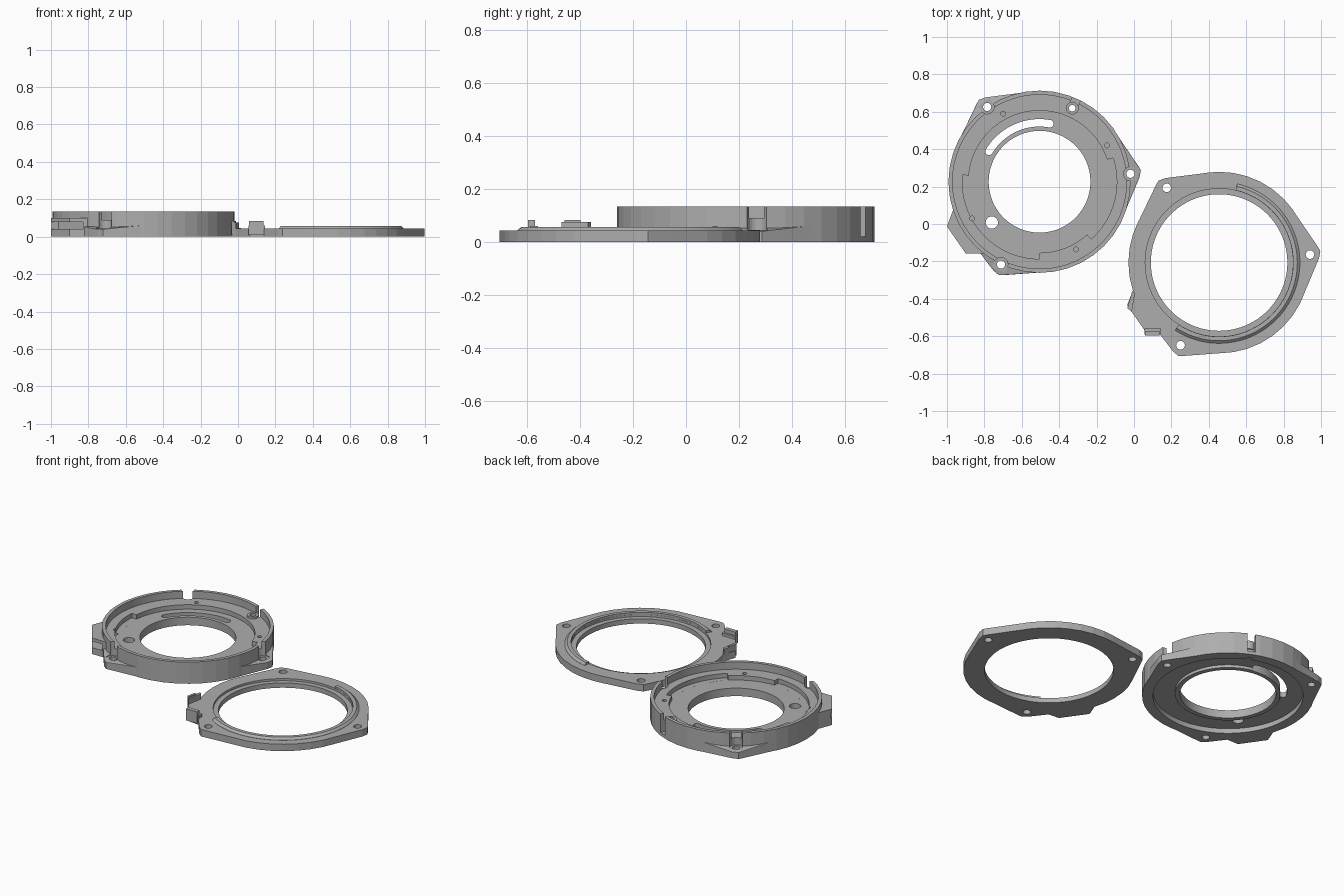
import bpy, bmesh, math
from mathutils import Vector

if "Cube" in bpy.data.objects:
    bpy.data.objects.remove(bpy.data.objects["Cube"])

GREY = bpy.data.materials.new("plain_grey")
GREY.diffuse_color = (0.42, 0.42, 0.42, 1)
GREY.use_nodes = True
GREY.node_tree.nodes["Principled BSDF"].inputs["Base Color"].default_value = GREY.diffuse_color
HC = (-0.505, 0.226)   # housing centre
PC = (0.455, -0.206)   # cover ring centre
TABS = (5, 125, 245)   # directions of the screw tabs


def polar(c, r, deg):
    a = math.radians(deg)
    return (c[0] + r * math.cos(a), c[1] + r * math.sin(a))


def circle(c, r, n=96):
    return [polar(c, r, 360 * i / n) for i in range(n)]


def sector(c, r0, r1, a0, a1, n=24):
    angs = [a0 + (a1 - a0) * i / n for i in range(n + 1)]
    return [polar(c, r1, a) for a in angs] + [polar(c, r0, a) for a in reversed(angs)]


def radial_box(c, r0, r1, deg, width):
    d = Vector(polar((0, 0), 1, deg))
    s = Vector((-d.y, d.x)) * width / 2
    o = Vector(c)
    return [tuple(p) for p in (o + d * r0 - s, o + d * r1 - s, o + d * r1 + s, o + d * r0 + s)]


def rect(x0, x1, y0, y1):
    return [(x0, y0), (x1, y0), (x1, y1), (x0, y1)]


def finish(name, bm):
    bmesh.ops.recalc_face_normals(bm, faces=bm.faces)
    me = bpy.data.meshes.new(name)
    bm.to_mesh(me)
    bm.free()
    me.materials.append(GREY)
    ob = bpy.data.objects.new(name, me)
    bpy.context.collection.objects.link(ob)
    return ob


def prism(name, pts, z0, z1):
    bm = bmesh.new()
    f = bm.faces.new([bm.verts.new((x, y, z0)) for x, y in pts])
    top = bmesh.ops.extrude_face_region(bm, geom=[f])
    for v in top["geom"]:
        if isinstance(v, bmesh.types.BMVert):
            v.co.z = z1
    return finish(name, bm)


def hull(name, pts):
    bm = bmesh.new()
    for p in pts:
        bm.verts.new(p)
    bmesh.ops.convex_hull(bm, input=bm.verts)
    return finish(name, bm)


def combine(ob, other, op):
    m = ob.modifiers.new("bool", "BOOLEAN")
    m.operation, m.object, m.solver = op, other, "EXACT"
    bpy.context.view_layer.objects.active = ob
    bpy.ops.object.modifier_apply(modifier=m.name)
    bpy.data.objects.remove(other)


def add(ob, pts, z0, z1):
    combine(ob, prism("piece", pts, z0, z1), "UNION")


def cut(ob, pts, z0, z1):
    combine(ob, prism("cutter", pts, z0, z1), "DIFFERENCE")


def add_tabs(ob, c, edge_z, tip_z):
    # pointed corners running out tangentially from the round body
    for a in TABS:
        sides = [polar(c, 0.484, a + d) for d in (31, -29)]
        tips = [polar(c, r, a + d) for r, d in ((0.535, 4), (0.545, 1.5), (0.535, -2.5))]
        pts = [(x, y, z) for x, y in sides for z in (0, edge_z)]
        pts += [(x, y, z) for x, y in tips for z in (0, tip_z)]
        combine(ob, hull("tab", pts), "UNION")


# ---- housing: round body with screw tabs and cable block ----
housing = prism("housing", circle(HC, 0.487, 40), 0, 0.135)
add_tabs(housing, HC, 0.066, 0.04)
add(housing, [(-0.78, -0.157), (-0.90, -0.157), (-1.0, -0.013), (-0.965, 0.08), (-0.80, 0.0)], 0, 0.1)
cut(housing, [(-0.83, -0.3), (-0.90, -0.3), (-1.1, -0.03), (-0.96, 0.0), (-0.83, -0.11)], 0.04, 0.08)

# stepped interior
cut(housing, circle(HC, 0.465), 0.09, 0.2)
cut(housing, circle(HC, 0.38), 0.062, 0.2)
for a0, a1 in ((-48, 18), (175, 270)):
    cut(housing, sector(HC, 0.36, 0.413, a0, a1), 0.0621, 0.2)

# underside recess with a collar round the bore
cut(housing, circle(HC, 0.425), -0.1, 0.03)
add(housing, circle(HC, 0.30), 0.012, 0.05)
cut(housing, circle(HC, 0.272), -0.1, 0.3)

# curved slot and round opening in the floor
cut(housing, sector(HC, 0.295, 0.335, 79, 150), -0.1, 0.3)
for a, r in ((80, 0.315), (149, 0.315)):
    cut(housing, circle(polar(HC, r, a), 0.02, 16), -0.1, 0.3)
cut(housing, circle((-0.76, 0.008), 0.033, 24), -0.1, 0.3)

# screw tabs: open notch in the wall, short boss, through hole
for a in TABS:
    p = polar(HC, 0.488, a)
    cut(housing, circle(p, 0.037, 24), 0.045, 0.3)
    cut(housing, radial_box(HC, 0.488, 0.6, a, 0.074), 0.0451, 0.3)
    cut(housing, circle(p, 0.022, 24), -0.1, 0.3)

# wall gap with a small raised boss inside it
cut(housing, radial_box(HC, 0.455, 0.55, 66, 0.046), 0.02, 0.3)
boss = polar(HC, 0.43, 66)
add(housing, circle(boss, 0.034, 24), 0.05, 0.102)
cut(housing, circle(boss, 0.018, 16), -0.1, 0.3)

# pin holes round the ledge
for p in ((-0.70, 0.59), (-0.145, 0.42), (-0.866, 0.03), (-0.31, -0.136)):
    cut(housing, circle(p, 0.013, 12), 0.045, 0.3)

# ---- cover ring ----
cover = prism("cover_ring", circle(PC, 0.485, 40), 0, 0.043)
add_tabs(cover, PC, 0.043, 0.043)
add(cover, [(0.15, -0.59), (0.065, -0.58), (-0.037, -0.435), (0.0, -0.34), (0.2, -0.4)], 0, 0.043)
cut(cover, circle(PC, 0.395), 0.03, 0.2)
cut(cover, circle(PC, 0.365), -0.1, 0.2)
for a in TABS:
    cut(cover, circle(polar(PC, 0.488, a), 0.023, 24), -0.1, 0.2)

# raised lip along part of the cover ring, with a bevelled outer edge
bm = bmesh.new()
profile = ((0.396, 0.04), (0.432, 0.04), (0.432, 0.044), (0.418, 0.056), (0.396, 0.056))
rows = []
for i in range(61):
    a = -123 + 200 * i / 60
    rows.append([bm.verts.new((*polar(PC, r, a), z)) for r, z in profile])
for p, q in zip(rows, rows[1:]):
    for k in range(5):
        bm.faces.new((p[k], p[(k + 1) % 5], q[(k + 1) % 5], q[k]))
bm.faces.new(rows[0])
bm.faces.new(rows[-1])
finish("cover_lip", bm)

# latch blocks on the cover's corner
prism("latch_front", rect(0.06, 0.135, -0.597, -0.572), 0.01, 0.083)
prism("latch_front_foot", rect(0.055, 0.145, -0.59, -0.56), 0.01, 0.06)
prism("latch_side", [(-0.035, -0.45), (-0.012, -0.47), (0.005, -0.37), (-0.01, -0.36)], 0.01, 0.076)
prism("latch_side_peak", [(-0.035, -0.45), (-0.02, -0.46), (-0.01, -0.40), (-0.022, -0.40)], 0.06, 0.083)

# crisp edges, smooth curves
for ob in list(bpy.context.scene.objects):
    bpy.ops.object.select_all(action="DESELECT")
    ob.select_set(True)
    bpy.context.view_layer.objects.active = ob
    bpy.ops.object.shade_smooth_by_angle(angle=math.radians(8))
